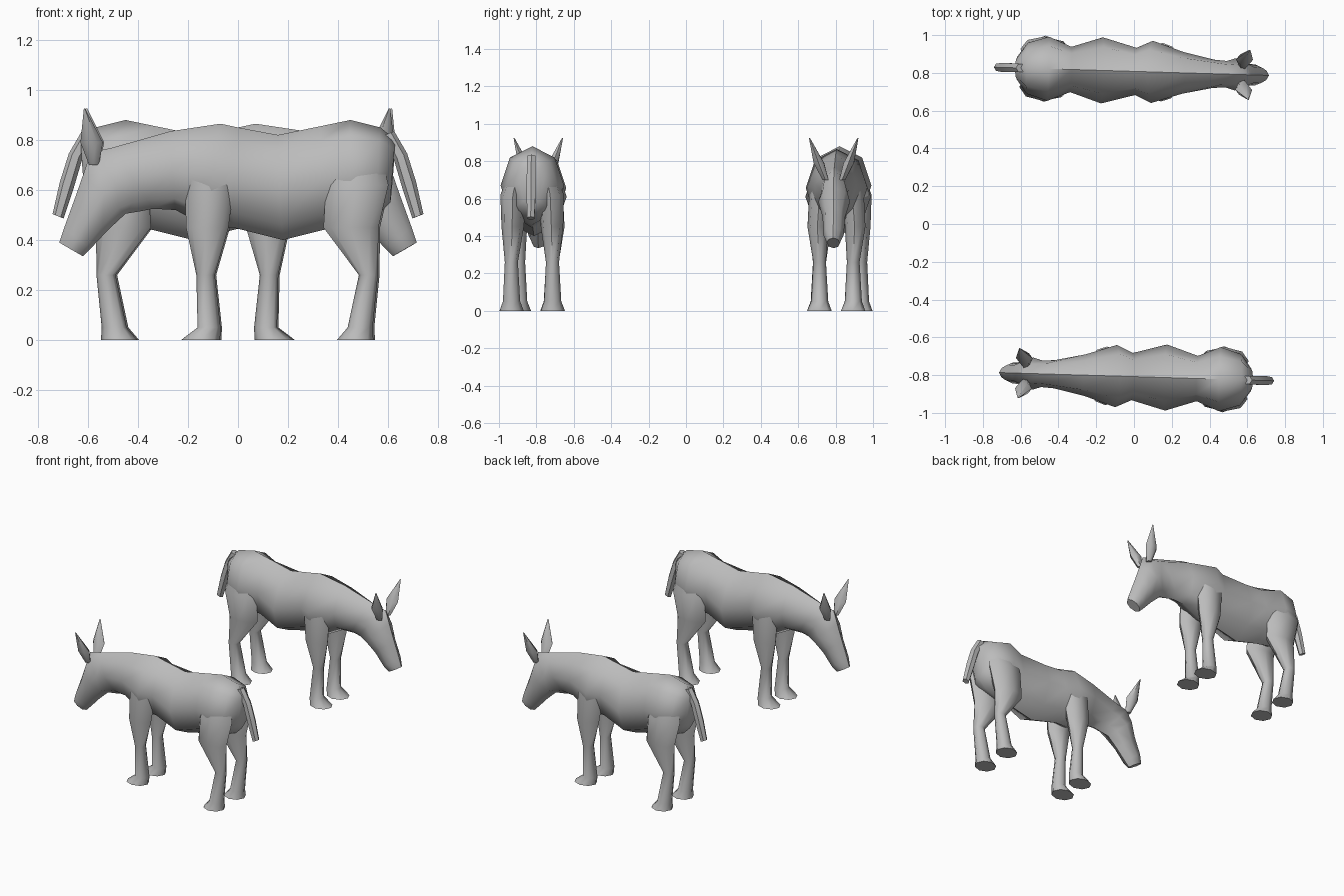
import bpy, math
from mathutils import Vector, Matrix

if "Cube" in bpy.data.objects:
    bpy.data.objects.remove(bpy.data.objects["Cube"])

grey = bpy.data.materials.new("plain grey")
grey.use_nodes = True
colour = (0.5, 0.5, 0.5, 1)
grey.diffuse_color = colour
grey.node_tree.nodes["Principled BSDF"].inputs["Base Color"].default_value = colour


def ring(centre, u, v, sides=8):
    """Elliptical cross-section spanned by the half axes u and v."""
    c, u, v = Vector(centre), Vector(u), Vector(v)
    angles = [math.tau * i / sides for i in range(sides)]
    return [c + u * math.cos(a) + v * math.sin(a) for a in angles]


def loft(name, rings, place):
    """Skin a row of rings, close both ends and put the part in place."""
    n = len(rings[0])
    verts = [p for r in rings for p in r]
    faces = [(k * n + i, k * n + (i + 1) % n, (k + 1) * n + (i + 1) % n, (k + 1) * n + i)
             for k in range(len(rings) - 1) for i in range(n)]
    faces += [tuple(reversed(range(n))), tuple(range(len(verts) - n, len(verts)))]
    mesh = bpy.data.meshes.new(name)
    mesh.from_pydata(verts, [], faces)
    mesh.materials.append(grey)
    obj = bpy.data.objects.new(name, mesh)
    bpy.context.collection.objects.link(obj)
    obj.matrix_world = place
    bpy.ops.object.select_all(action='DESELECT')
    obj.select_set(True)
    bpy.context.view_layer.objects.active = obj
    bpy.ops.object.mode_set(mode='EDIT')
    bpy.ops.mesh.select_all(action='SELECT')
    bpy.ops.mesh.normals_make_consistent(inside=False)
    bpy.ops.object.mode_set(mode='OBJECT')
    bpy.ops.object.shade_smooth_by_angle(angle=math.radians(55))


# Body sections from muzzle to tail: top x, top z, bottom x, bottom z, half width
BODY = [
    (-.715, .39, -.62, .335, .035), (-.695, .45, -.59, .365, .055),
    (-.655, .56, -.52, .44, .06), (-.62, .66, -.45, .505, .085),
    (-.59, .75, -.39, .515, .07), (-.50, .77, -.34, .525, .075),
    (-.27, .835, -.25, .52, .11), (-.07, .865, -.12, .45, .165),
    (0, .85, -.02, .45, .125), (.16, .82, .18, .40, .175),
    (.33, .855, .34, .44, .12), (.45, .88, .46, .46, .17),
    (.57, .85, .56, .50, .135), (.63, .80, .61, .55, .06),
]
# Leg sections: z, x, y, half length, half width
FORE = [(0, -.147, .09, .078, .065), (.05, -.113, .09, .046, .046),
        (.26, -.127, .09, .037, .034), (.45, -.12, .10, .085, .055),
        (.65, -.11, .085, .10, .06)]
HIND = [(0, .472, .11, .073, .065), (.05, .492, .11, .05, .046),
        (.26, .525, .11, .038, .035), (.45, .455, .105, .11, .06),
        (.62, .48, .10, .125, .07), (.8, .48, .06, .08, .04)]
EAR = [(.70, -.575, .045, .02, .018), (.79, -.583, .08, .045, .032),
       (.925, -.61, .13, .003, .003)]
TAIL = [(.60, .825, .025), (.65, .735, .027), (.685, .62, .028), (.72, .495, .022)]


def upright(sections, side, sides=8):
    return [ring((x, side * y, z), (rx, 0, 0), (0, ry, 0), sides)
            for z, x, y, rx, ry in sections]


def build_animal(prefix, place):
    sections = []
    for tx, tz, bx, bz, w in BODY:
        top, bottom = Vector((tx, 0, tz)), Vector((bx, 0, bz))
        sections.append(ring((top + bottom) / 2, (top - bottom) / 2, (0, w, 0)))
    loft(prefix + "_body", sections, place)

    # Legs and ears on both sides
    for word, side in (("left", -1), ("right", 1)):
        loft(f"{prefix}_{word}_foreleg", upright(FORE, side), place)
        loft(f"{prefix}_{word}_hind_leg", upright(HIND, side), place)
        loft(f"{prefix}_{word}_ear", upright(EAR, side, 6), place)

    # Hanging tail
    loft(prefix + "_tail", [ring((x, 0, z), (r, 0, r * .4), (0, r, 0), 6)
                            for x, z, r in TAIL], place)


# Two animals facing opposite ways
near = Matrix.Translation((0, -.808, 0)) @ Matrix.Rotation(-.03, 4, 'Z')
build_animal("near", near)
build_animal("far", Matrix.Rotation(math.pi, 4, 'Z') @ near)
